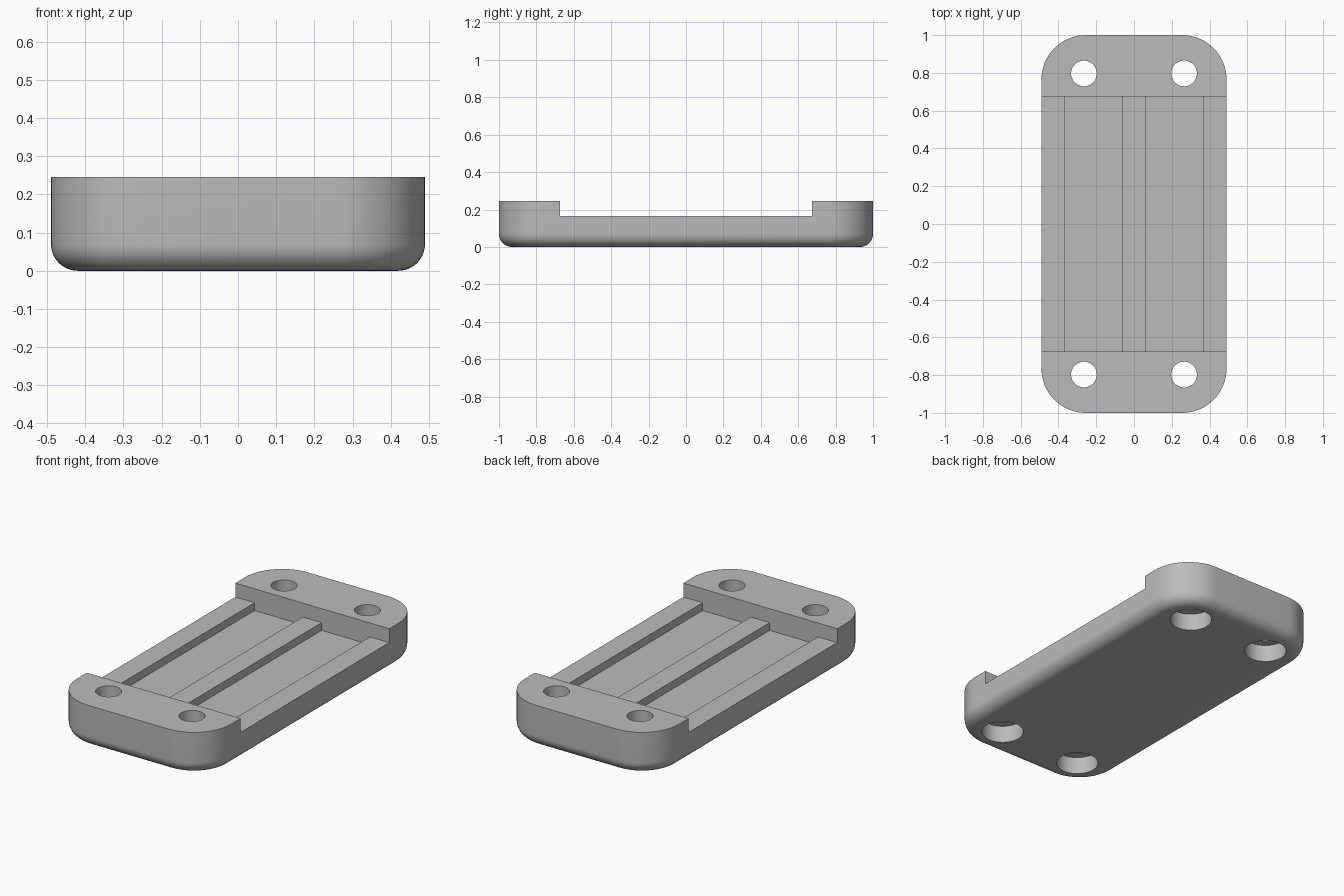
import bpy, bmesh
from math import sin, cos, pi, radians

old = bpy.data.objects.get("Cube")
if old:
    bpy.data.objects.remove(old, do_unlink=True)

HALF_X, HALF_Y, HEIGHT = 0.49, 1.0, 0.245
CORNER, FILLET = 0.235, 0.07
STEPS = 16

grey = bpy.data.materials.new("plain grey")
grey.use_nodes = True
color = (0.5, 0.5, 0.5, 1)
grey.diffuse_color = color
grey.node_tree.nodes["Principled BSDF"].inputs["Base Color"].default_value = color


def make_object(name, bm):
    bmesh.ops.recalc_face_normals(bm, faces=bm.faces)
    mesh = bpy.data.meshes.new(name)
    bm.to_mesh(mesh)
    bm.free()
    mesh.materials.append(grey)
    obj = bpy.data.objects.new(name, mesh)
    bpy.context.collection.objects.link(obj)
    return obj


def rounded_ring(bm, inset, z):
    """Rounded rectangle outline, drawn inward by inset."""
    ring = []
    r = CORNER - inset
    for k, (sx, sy) in enumerate([(1, 1), (-1, 1), (-1, -1), (1, -1)]):
        for i in range(STEPS + 1):
            a = (k + i / STEPS) * pi / 2
            ring.append(bm.verts.new((sx * (HALF_X - CORNER) + r * cos(a),
                                      sy * (HALF_Y - CORNER) + r * sin(a), z)))
    return ring


def cut(target, cutter):
    mod = target.modifiers.new(cutter.name, 'BOOLEAN')
    mod.operation = 'DIFFERENCE'
    mod.solver = 'EXACT'
    mod.object = cutter
    bpy.context.view_layer.objects.active = target
    bpy.ops.object.modifier_apply(modifier=mod.name)
    bpy.data.objects.remove(cutter, do_unlink=True)


def box_cutter(name, x0, x1, y, z0):
    bm = bmesh.new()
    bmesh.ops.create_cube(bm, size=1)
    for v in bm.verts:
        v.co = (x1 if v.co.x > 0 else x0, y if v.co.y > 0 else -y,
                0.4 if v.co.z > 0 else z0)
    return make_object(name, bm)


def hole_cutter(name, x, y, r, z0, z1):
    bm = bmesh.new()
    bmesh.ops.create_cone(bm, cap_ends=True, segments=48, radius1=r, radius2=r,
                          depth=z1 - z0)
    bmesh.ops.translate(bm, verts=bm.verts, vec=(x, y, (z0 + z1) / 2))
    return make_object(name, bm)


# Plate body: rounded corners with a filleted bottom edge
bm = bmesh.new()
rings = []
for i in range(11):
    a = i / 10 * pi / 2
    rings.append(rounded_ring(bm, FILLET * (1 - sin(a)), FILLET * (1 - cos(a))))
rings.append(rounded_ring(bm, 0, HEIGHT))
for lower, upper in zip(rings, rings[1:]):
    for i in range(len(lower)):
        j = (i + 1) % len(lower)
        bm.faces.new((lower[i], lower[j], upper[j], upper[i]))
bm.faces.new(rings[0])
bm.faces.new(rings[-1])
plate = make_object("clamp_plate", bm)

# Wide recess between the raised ends, then two troughs in its floor
cut(plate, box_cutter("recess", -0.7, 0.7, 0.675, 0.165))
for side in (-1, 1):
    lo, hi = sorted((side * 0.06, side * 0.367))
    cut(plate, box_cutter("trough", lo, hi, 0.675, 0.12))

# Bolt holes, with wider counterbores from below
for sx in (-1, 1):
    for sy in (-1, 1):
        x, y = sx * 0.265, sy * 0.797
        cut(plate, hole_cutter("bolt_hole", x, y, 0.068, -0.1, 0.4))
        cut(plate, hole_cutter("counterbore", x, y, 0.113, -0.1, 0.1))

# Smooth shading with sharp edges kept
bpy.ops.object.select_all(action='DESELECT')
plate.select_set(True)
bpy.context.view_layer.objects.active = plate
bpy.ops.object.shade_smooth_by_angle(angle=radians(30))
